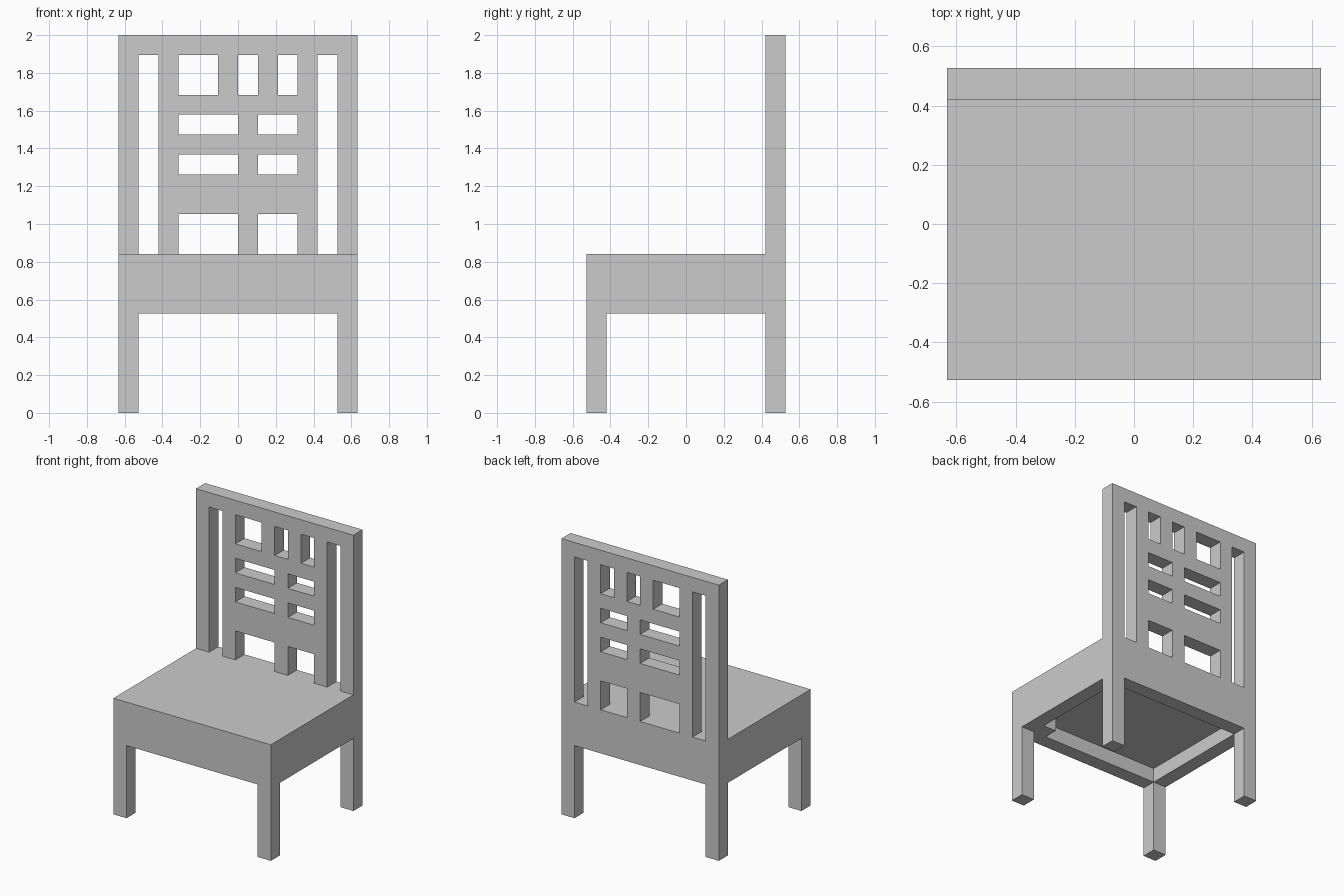
import bpy, bmesh
from mathutils import Vector

if "Cube" in bpy.data.objects:
    bpy.data.objects.remove(bpy.data.objects["Cube"])

U = 2 / 19  # everything sits on a grid of 19 steps in height


def finish(name, bm):
    bmesh.ops.recalc_face_normals(bm, faces=bm.faces)
    bmesh.ops.scale(bm, vec=(U, U, U), verts=bm.verts)
    mesh = bpy.data.meshes.new(name)
    bm.to_mesh(mesh)
    bm.free()
    obj = bpy.data.objects.new(name, mesh)
    bpy.context.collection.objects.link(obj)
    return obj


def plate(name, rect, holes, place, thickness):
    """Rectangular board with rectangular holes; rects are (u0, u1, v0, v1)."""
    rects = [rect] + holes
    us = sorted({u for r in rects for u in r[:2]})
    vs = sorted({v for r in rects for v in r[2:]})
    bm = bmesh.new()
    for u0, u1 in zip(us, us[1:]):
        for v0, v1 in zip(vs, vs[1:]):
            u, v = (u0 + u1) / 2, (v0 + v1) / 2
            if any(a < u < b and c < v < d for a, b, c, d in holes):
                continue
            bm.faces.new([bm.verts.new(place(*p)) for p in
                          ((u0, v0), (u1, v0), (u1, v1), (u0, v1))])
    bmesh.ops.remove_doubles(bm, verts=bm.verts, dist=0.001)
    ext = bmesh.ops.extrude_face_region(bm, geom=bm.faces[:], use_keep_orig=True)
    moved = [g for g in ext["geom"] if isinstance(g, bmesh.types.BMVert)]
    bmesh.ops.translate(bm, vec=thickness, verts=moved)
    return finish(name, bm)


def box(name, lo, hi):
    lo, hi = Vector(lo), Vector(hi)
    bm = bmesh.new()
    bmesh.ops.create_cube(bm, size=1)
    bmesh.ops.scale(bm, vec=hi - lo, verts=bm.verts)
    bmesh.ops.translate(bm, vec=(lo + hi) / 2, verts=bm.verts)
    return finish(name, bm)


# Seat board, and the apron ring under it that leaves a shallow recess
box("seat", (-6, -5, 6), (6, 5, 8))
plate("apron", (-6, 6, -5, 5), [(-5, 5, -4, 4)],
      lambda u, v: (u, v, 5), (0, 0, 1))

# Small block in one inner corner of the recess
box("corner_block", (4, -4, 5), (5, -3, 6))

# Four square legs
for side, x in (("left", -6), ("right", 5)):
    for end, y in (("front", -5), ("back", 4)):
        box(f"{end}_leg_{side}", (x, y, 0), (x + 1, y + 1, 5))

# Backrest: two tall side slots and an uneven lattice of windows
slots = [(-5, -4, 8, 18), (4, 5, 8, 18)]
top_row = [(a, b, 16, 18) for a, b in ((-3, -1), (0, 1), (2, 3))]
lower_rows = [(a, b, z0, z1) for z0, z1 in ((14, 15), (12, 13), (8, 10))
              for a, b in ((-3, 0), (1, 3))]
plate("backrest", (-6, 6, 8, 19), slots + top_row + lower_rows,
      lambda u, v: (u, 4, v), (0, 1, 0))
